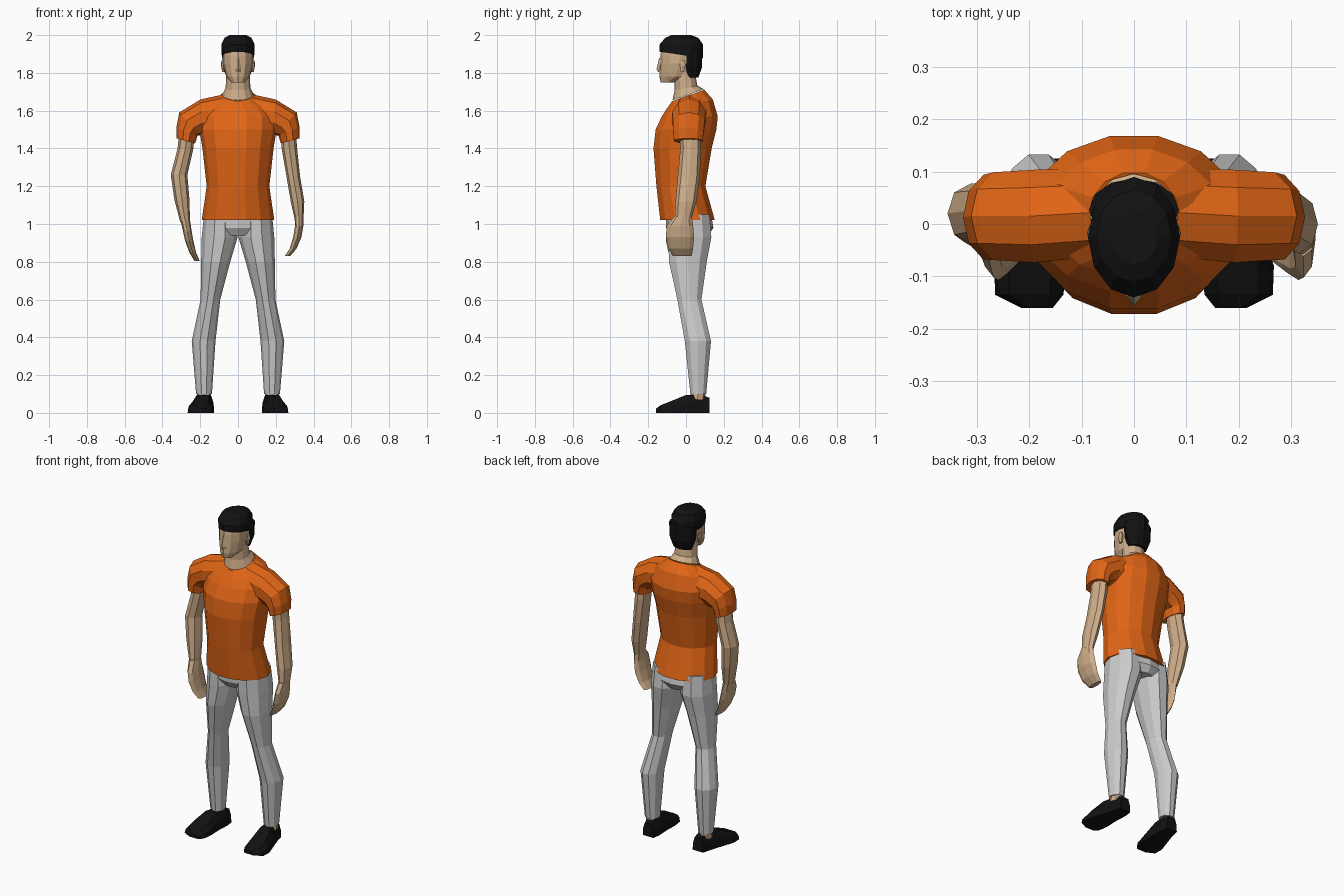
import bpy, bmesh
from math import sin, cos, pi, radians


def material(name, rgb):
    m = bpy.data.materials.new(name)
    m.diffuse_color = (*rgb, 1)
    return m


ORANGE = material("orange", (0.75, 0.13, 0.008))
SKIN = material("skin", (0.62, 0.42, 0.25))
BLACK = material("black", (0.006, 0.006, 0.006))


def skin_rings(name, rings, mat=None):
    """Bridge equal-length point rings and cap both ends."""
    bm = bmesh.new()
    vs = [[bm.verts.new(p) for p in r] for r in rings]
    n = len(vs[0])
    for a, b in zip(vs, vs[1:]):
        for i in range(n):
            j = (i + 1) % n
            bm.faces.new((a[i], a[j], b[j], b[i]))
    bm.faces.new(vs[0])
    bm.faces.new(vs[-1])
    bmesh.ops.recalc_face_normals(bm, faces=bm.faces)
    me = bpy.data.meshes.new(name)
    bm.to_mesh(me)
    bm.free()
    ob = bpy.data.objects.new(name, me)
    bpy.context.collection.objects.link(ob)
    if mat:
        me.materials.append(mat)
    return ob


def loft(name, sections, n=12, mat=None, s=1):
    """Sections: x, y, z, rx, ry, roll about y (deg), forward slope."""
    rings = []
    for x, y, z, rx, ry, *extra in sections:
        roll, slope = (list(extra) + [0, 0])[:2]
        t = radians(roll)
        ring = []
        for i in range(n):
            a = 2 * pi * i / n
            u, v = rx * cos(a), ry * sin(a)
            ring.append((s * (x + u * cos(t)), y + v, z + u * sin(t) + v * slope))
        rings.append(ring)
    return skin_rings(name, rings, mat)


# Shirt body with sloping collar
loft("shirt_body", [
    (0, .008, 1.02, .192, .148), (0, -.027, 1.20, .166, .133),
    (0, -.018, 1.40, .188, .158), (0, 0, 1.50, .205, .165),
    (0, .02, 1.57, .205, .152), (0, .02, 1.635, .165, .125, 0, .2),
    (0, .012, 1.68, .088, .088, 0, .35)], 14, ORANGE)

# Neck, head and face
loft("neck", [
    (0, .012, 1.684, .084, .084, 0, .35), (0, 0, 1.72, .066, .06, 0, .2),
    (0, -.01, 1.82, .06, .055)], 12, SKIN)
loft("head", [
    (0, -.098, 1.748, .034, .036), (0, -.055, 1.78, .062, .086),
    (0, -.037, 1.85, .079, .1), (0, -.03, 1.89, .08, .106),
    (0, -.025, 1.93, .078, .105)], 12, SKIN)
loft("nose", [
    (0, -.133, 1.805, .016, .016), (0, -.138, 1.82, .016, .018),
    (0, -.134, 1.88, .007, .008)], 4, SKIN)

# Hair cap and back of the hair
loft("hair_cap", [
    (0, -.025, 1.895, .087, .114, 0, -.15), (0, -.025, 1.95, .088, .115),
    (0, -.022, 1.985, .072, .088), (0, -.025, 2.0, .045, .052)], 12, BLACK)
loft("hair_back", [
    (0, .03, 1.775, .06, .035), (0, .03, 1.83, .08, .055),
    (0, .027, 1.92, .086, .06)], 12, BLACK)

# Hips
loft("hips", [
    (0, .02, .94, .10, .10), (0, .02, .98, .18, .125),
    (0, .012, 1.06, .165, .12)], 12)

# Hanging arms, each in its own pose: x, y, z, rx, ry
ARMS = {
    "right": (1, [
        (.262, .02, 1.55, .04, .055), (.272, .025, 1.40, .041, .055),
        (.293, .015, 1.25, .036, .059), (.315, 0, 1.12, .036, .056),
        (.323, -.014, 1.03, .024, .044)],
        [(.323, -.016, 1.04, .024, .046), (.324, -.032, .99, .022, .07),
         (.314, -.032, .93, .022, .075), (.292, -.028, .87, .018, .065),
         (.262, -.02, .83, .014, .05)]),
    "left": (-1, [
        (.265, .02, 1.55, .04, .055), (.278, .025, 1.40, .042, .055),
        (.312, .02, 1.26, .044, .057), (.297, .005, 1.13, .04, .055),
        (.28, -.014, 1.01, .026, .044)],
        [(.279, -.016, 1.02, .025, .046), (.268, -.032, .96, .023, .07),
         (.258, -.032, .91, .022, .075), (.24, -.028, .85, .018, .065),
         (.217, -.02, .805, .014, .05)]),
}

for side, (s, arm, hand) in ARMS.items():
    loft(side + "_arm", arm, 8, SKIN, s)
    loft(side + "_hand", hand, 8, SKIN, s)
    # Sleeve bends from the shoulder down to its cuff
    loft(side + "_sleeve", [
        (.08, .022, 1.585, .1, .09, 90), (.19, .015, 1.565, .095, .093, 85),
        (.25, .015, 1.53, .086, .088, 45), (.27, .013, 1.49, .06, .085, 20),
        (.276, .012, 1.44, .051, .08, 15)], 10, ORANGE, s)
    # Trouser leg
    loft(side + "_leg", [
        (.095, .015, 1.05, .085, .115), (.097, .02, .93, .095, .12),
        (.118, .01, .80, .077, .105), (.146, .018, .60, .052, .067),
        (.182, .063, .38, .063, .073), (.18, .065, .10, .042, .044)], 10, None, s)
    loft(side + "_ankle", [
        (.18, .06, .07, .036, .042), (.18, .064, .105, .036, .04)], 8, SKIN, s)
    # Shoe: y, centre x, half width, height
    shoe = [(.125, .168, .036, .08), (.08, .17, .044, .095), (0, .185, .055, .095),
            (-.08, .197, .07, .062), (-.135, .2, .065, .04), (-.16, .185, .03, .022)]
    skin_rings(side + "_shoe", [
        [(s * (cx + w * u), y, h * v) for u, v in
         ((-1, 0), (1, 0), (.92, .55), (.6, 1), (-.6, 1), (-.92, .55))]
        for y, cx, w, h in shoe], BLACK)
    # Ear
    loft(side + "_ear", [
        (.078, -.02, 1.805, .006, .01), (.081, -.018, 1.84, .009, .018),
        (.081, -.016, 1.865, .007, .012)], 6, SKIN, s)
